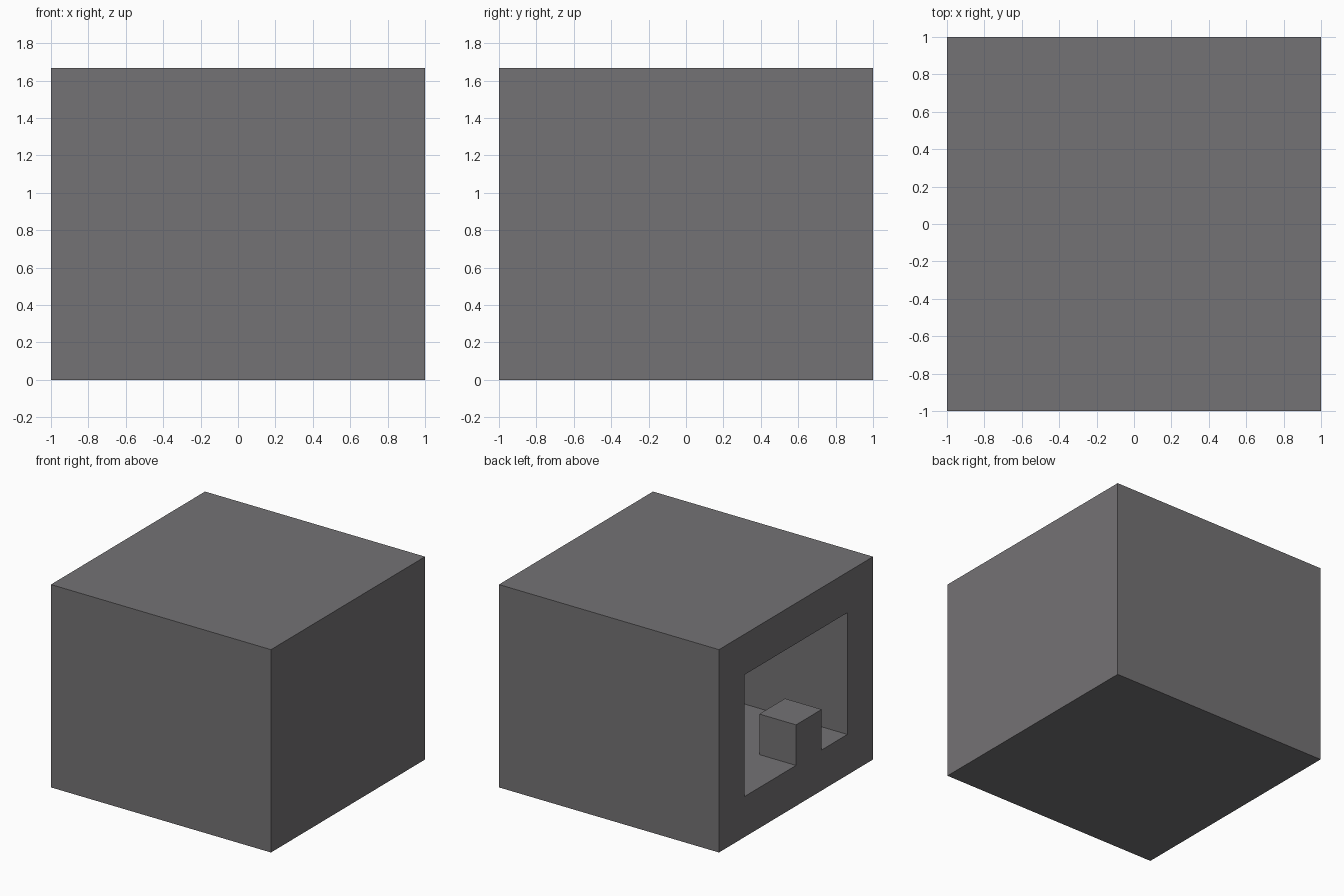
import bpy
import bmesh
from mathutils import Matrix, Vector

default_cube = bpy.data.objects.get("Cube")
if default_cube:
    bpy.data.objects.remove(default_cube, do_unlink=True)

U = 1 / 3  # wall thickness and block size

stone = bpy.data.materials.new("stone_grey")
stone.use_nodes = True
colour = (0.175, 0.17, 0.177, 1)
stone.diffuse_color = colour
stone.node_tree.nodes["Principled BSDF"].inputs["Base Color"].default_value = colour


def box(size, centre):
    bm = bmesh.new()
    bmesh.ops.create_cube(bm, size=1)
    bmesh.ops.transform(
        bm, verts=bm.verts,
        matrix=Matrix.Translation(centre) @ Matrix.Diagonal((*size, 1)))
    bm.normal_update()
    return bm


def finish(bm, name):
    mesh = bpy.data.meshes.new(name)
    bm.to_mesh(mesh)
    bm.free()
    mesh.materials.append(stone)
    obj = bpy.data.objects.new(name, mesh)
    bpy.context.collection.objects.link(obj)
    return obj


# Thick-walled house, open on the -x side
shell = box((6 * U, 6 * U, 5 * U), (0, 0, 2.5 * U))
opening = min(shell.faces, key=lambda f: f.calc_center_median().x)
bmesh.ops.inset_individual(shell, faces=[opening], thickness=U, use_even_offset=True)
room = bmesh.ops.extrude_discrete_faces(shell, faces=[opening])["faces"][0]
bmesh.ops.translate(shell, verts=room.verts, vec=Vector((5 * U, 0, 0)))
bmesh.ops.recalc_face_normals(shell, faces=shell.faces)
finish(shell, "hollow_house")

# Small block standing in the opening, flush with the outer wall
finish(box((U, U, U), (-2.5 * U, -0.5 * U, 1.5 * U)), "doorway_block")
